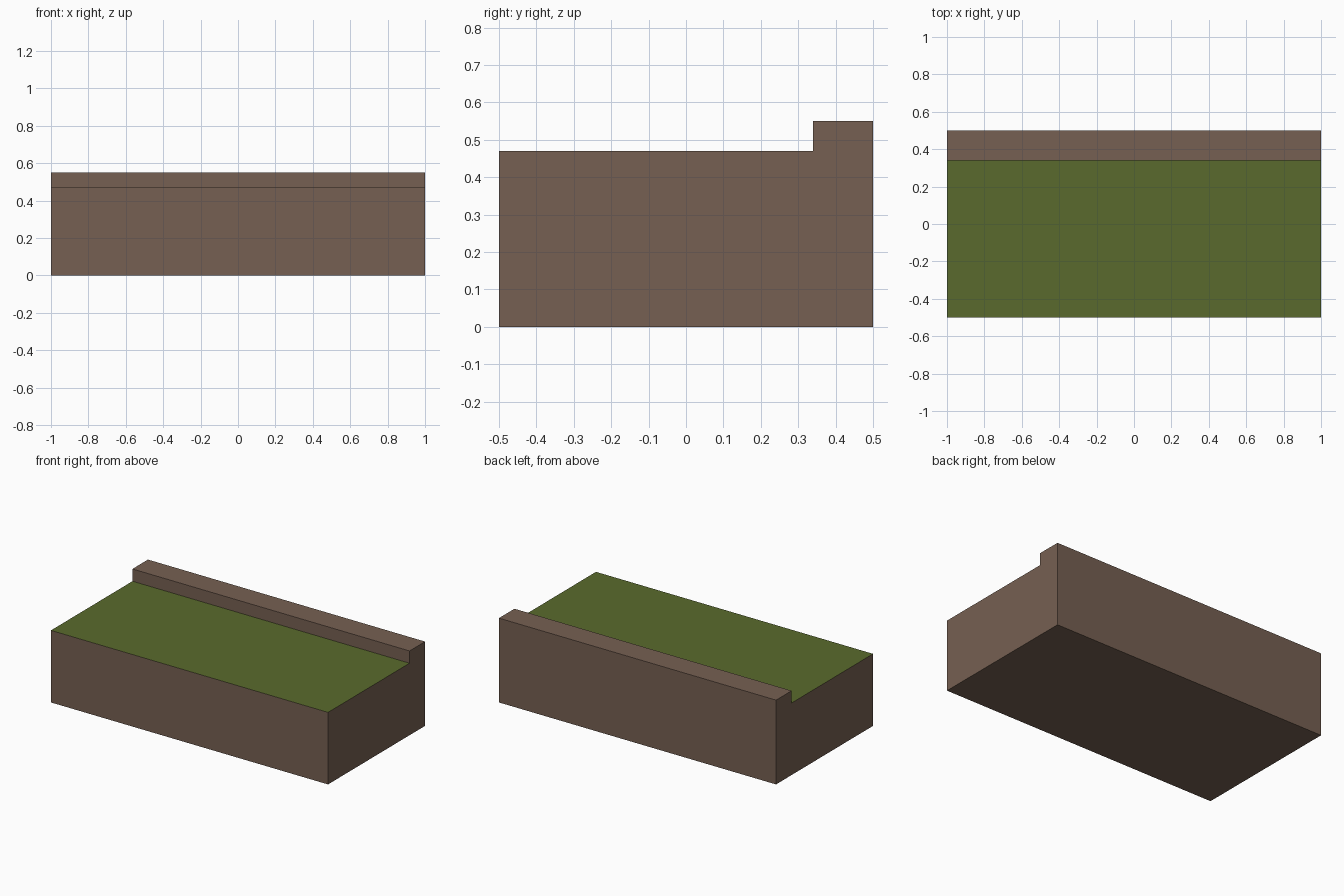
import bpy, bmesh

if "Cube" in bpy.data.objects:
    bpy.data.objects.remove(bpy.data.objects["Cube"])


def flat_colour(name, rgb):
    """Material from 0-255 sRGB values."""
    lin = [((c / 255 + 0.055) / 1.055) ** 2.4 for c in rgb]
    mat = bpy.data.materials.new(name)
    mat.diffuse_color = (*lin, 1.0)
    mat.use_nodes = True
    mat.node_tree.nodes["Principled BSDF"].inputs["Base Color"].default_value = mat.diffuse_color
    return mat


LENGTH, GROUND = 2.0, 0.47
# side profile (y, z): earth block with a raised lip along the back
PROFILE = [(-0.5, 0), (0.5, 0), (0.5, 0.55), (0.34, 0.55), (0.34, GROUND), (-0.5, GROUND)]

# earth bank: extrude the profile along x
bm = bmesh.new()
end = bm.faces.new([bm.verts.new((-LENGTH / 2, y, z)) for y, z in PROFILE])
extruded = bmesh.ops.extrude_face_region(bm, geom=[end], use_keep_orig=True)["geom"]
bmesh.ops.translate(bm, vec=(LENGTH, 0, 0),
                    verts=[v for v in extruded if isinstance(v, bmesh.types.BMVert)])
bmesh.ops.recalc_face_normals(bm, faces=bm.faces)

# grass covers the lower, upward-facing ledge
for f in bm.faces:
    if f.normal.z > 0.9 and abs(f.calc_center_median().z - GROUND) < 0.01:
        f.material_index = 1

mesh = bpy.data.meshes.new("earth_bank")
bm.to_mesh(mesh)
bm.free()
mesh.materials.append(flat_colour("brown earth", (118, 96, 82)))
mesh.materials.append(flat_colour("green grass", (90, 106, 45)))
bpy.context.collection.objects.link(bpy.data.objects.new("earth_bank", mesh))
